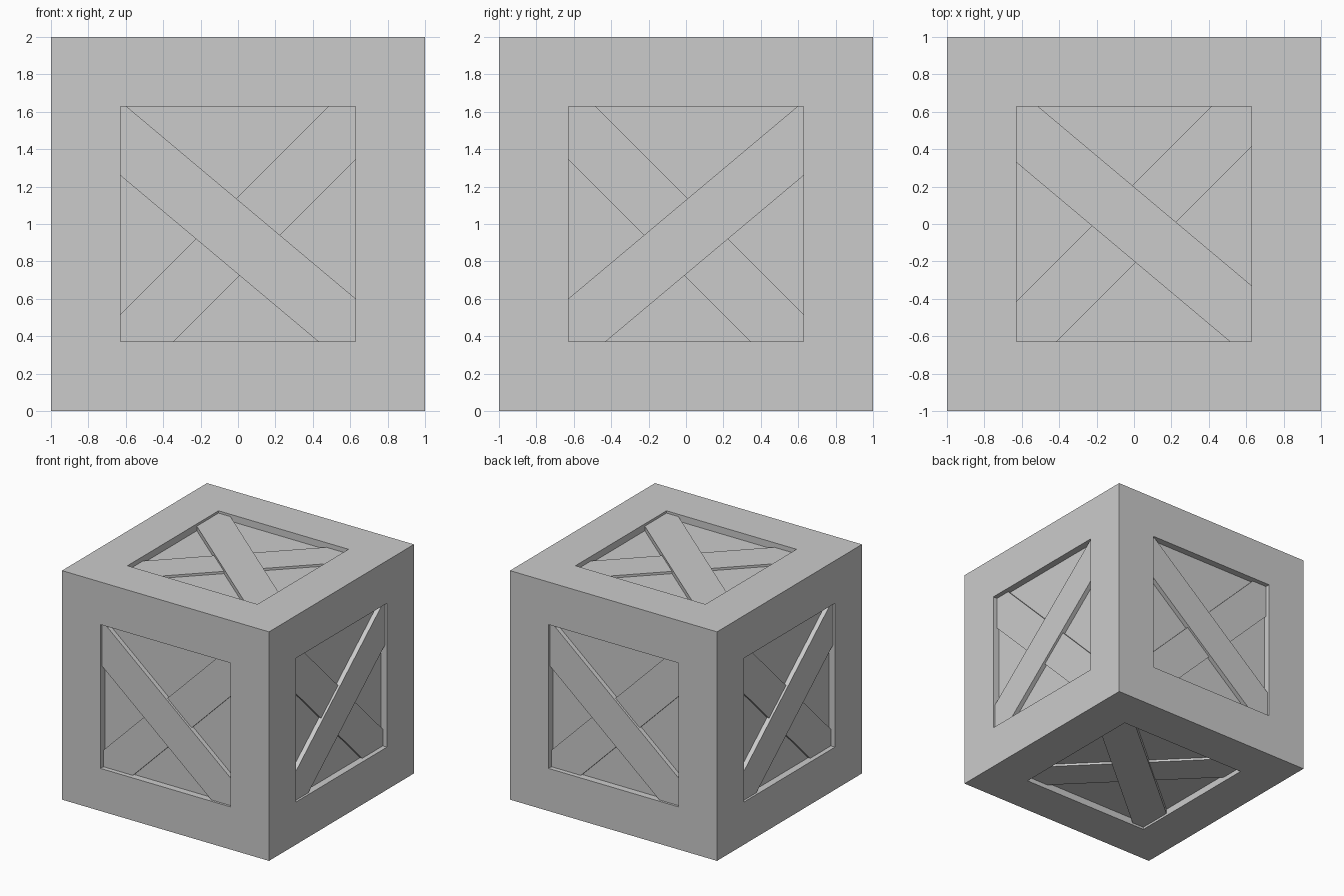
import bpy, bmesh
from math import radians, cos, sin
from mathutils import Matrix, Vector

if "Cube" in bpy.data.objects:
    bpy.data.objects.remove(bpy.data.objects["Cube"])

HALF = 0.628           # half width of each recessed opening
RECESS = 0.06          # depth of the recessed panels
CENTRE = Vector((0, 0, 1))


def finish(bm, name):
    bmesh.ops.recalc_face_normals(bm, faces=bm.faces)
    me = bpy.data.meshes.new(name)
    bm.to_mesh(me)
    bm.free()
    ob = bpy.data.objects.new(name, me)
    bpy.context.collection.objects.link(ob)
    return ob


# crate body: cube with a recessed panel in every face
bm = bmesh.new()
bmesh.ops.create_cube(bm, size=2, matrix=Matrix.Translation(CENTRE))
faces = bm.faces[:]
bmesh.ops.inset_individual(bm, faces=faces, thickness=1 - HALF, use_even_offset=True)
for f in bmesh.ops.extrude_discrete_faces(bm, faces=faces)["faces"]:
    f.normal_update()
    bmesh.ops.translate(bm, verts=f.verts[:], vec=f.normal * -RECESS)
finish(bm, "crate_body")


def brace(name, u, v, n, angle, width, drop, shift):
    """Diagonal plank trimmed to the opening; drop = depth of its top below the frame."""
    a = radians(angle)
    d, p = Vector((cos(a), sin(a), 0)), Vector((-sin(a), cos(a), 0))
    bm = bmesh.new()
    mid = Vector((0, shift, -drop))
    bm.faces.new([bm.verts.new(mid + d * s * 1.5 + p * t * width / 2)
                  for s, t in ((-1, -1), (1, -1), (1, 1), (-1, 1))])
    for side in ((1, 0, 0), (-1, 0, 0), (0, 1, 0), (0, -1, 0)):
        no = Vector(side)
        bmesh.ops.bisect_plane(bm, geom=bm.verts[:] + bm.edges[:] + bm.faces[:],
                               plane_co=no * HALF, plane_no=no, clear_outer=True)
    # thicken down into the panel
    ext = bmesh.ops.extrude_face_region(bm, geom=bm.faces[:], use_keep_orig=True)["geom"]
    bmesh.ops.translate(bm, vec=(0, 0, drop - RECESS - 0.01),
                        verts=[g for g in ext if isinstance(g, bmesh.types.BMVert)])
    for vert in bm.verts:
        x, y, z = vert.co
        vert.co = CENTRE + u * x + v * y + n * (1 + z)
    finish(bm, name)


# crossed braces on all six sides: name, right axis, up axis, mirror, vertical shift
X, Y, Z = Vector((1, 0, 0)), Vector((0, 1, 0)), Vector((0, 0, 1))
SIDES = [("front", X, Z, 1, -0.07), ("back", -X, Z, 1, -0.07),
         ("right", Y, Z, -1, -0.07), ("left", -Y, Z, -1, -0.07),
         ("top", X, Y, 1, 0), ("bottom", X, -Y, 1, 0)]
for side, u, v, flip, shift in SIDES:
    n = u.cross(v)
    brace(side + "_upper_brace", u, v, n, -40 * flip, 0.304, 0.02, shift)
    brace(side + "_lower_brace", u, v, n, 45 * flip, 0.304, 0.04, shift)
